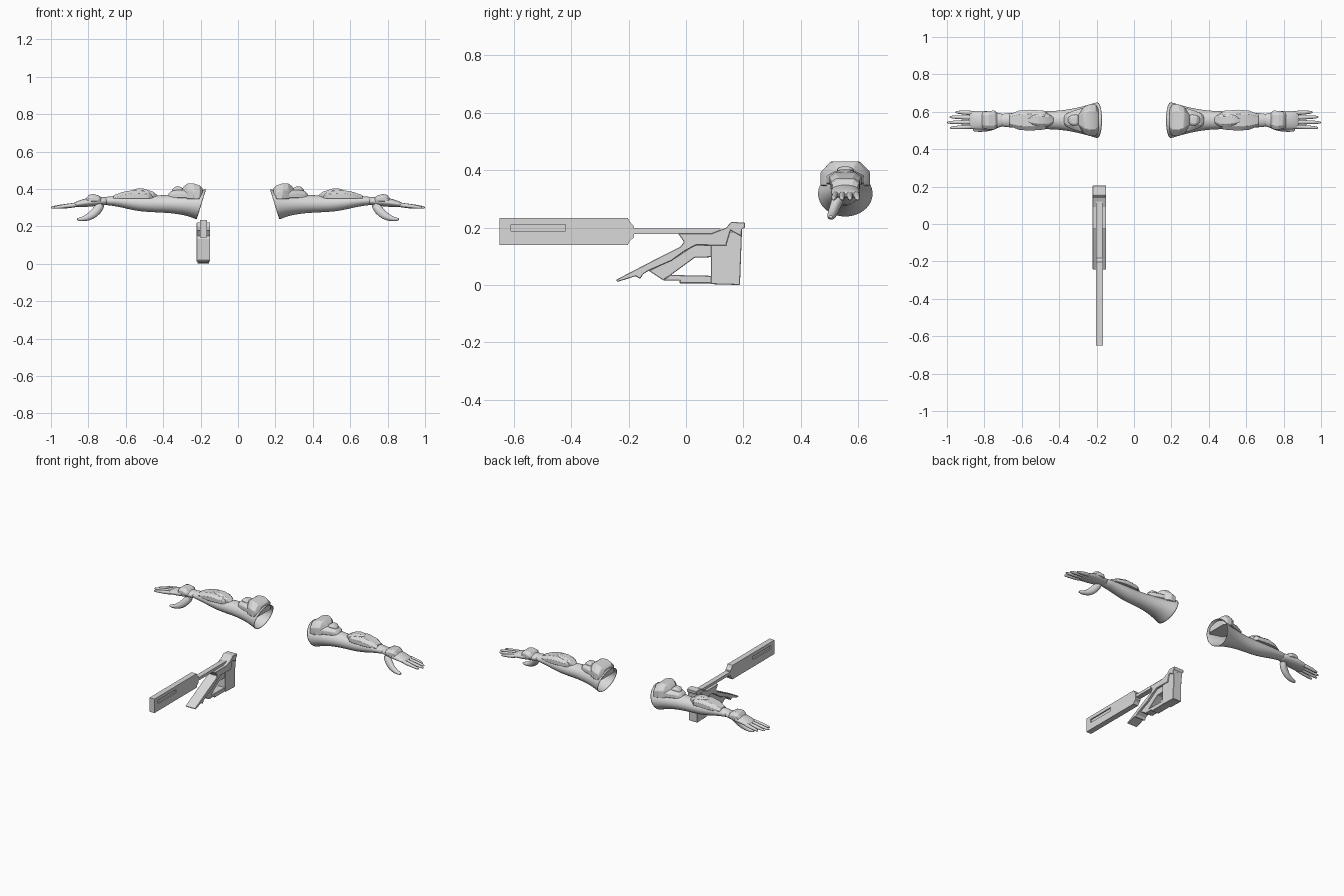
import bpy, bmesh, math
from mathutils import Vector

cube = bpy.data.objects.get("Cube")
if cube:
    bpy.data.objects.remove(cube)

grey = bpy.data.materials.new("light_grey")
grey.use_nodes = True
COLOUR = (0.7, 0.7, 0.7, 1)
grey.diffuse_color = COLOUR
grey.node_tree.nodes["Principled BSDF"].inputs["Base Color"].default_value = COLOUR

ARM_Y = 0.555     # centre line of both arms
GUN_X = -0.185    # centre plane of the rifle


def finish(name, bm, smooth=None):
    bmesh.ops.recalc_face_normals(bm, faces=bm.faces)
    mesh = bpy.data.meshes.new(name)
    bm.to_mesh(mesh)
    bm.free()
    mesh.materials.append(grey)
    ob = bpy.data.objects.new(name, mesh)
    bpy.context.collection.objects.link(ob)
    if smooth:
        bpy.ops.object.select_all(action='DESELECT')
        ob.select_set(True)
        bpy.context.view_layer.objects.active = ob
        bpy.ops.object.shade_smooth_by_angle(angle=math.radians(smooth))
    return ob


def bevel(ob, width):
    m = ob.modifiers.new("bevel", 'BEVEL')
    m.width, m.segments, m.limit_method = width, 1, 'ANGLE'


def bridge(bm, rings, cap_start, cap_end):
    loops = [[bm.verts.new(p) for p in ring] for ring in rings]
    n = len(loops[0])
    for a, b in zip(loops, loops[1:]):
        for i in range(n):
            j = (i + 1) % n
            bm.faces.new((a[i], a[j], b[j], b[i]))
    if cap_start:
        bm.faces.new(loops[0])
    if cap_end:
        bm.faces.new(loops[-1])


def limb(name, sections, sides=20, open_start=False):
    """Mirrored smooth tube; section = x, y, z, half width, half height, tilt."""
    rings = []
    for x, y, z, ry, rz, tilt in sections:
        up = Vector((-math.sin(math.radians(tilt)), 0, math.cos(math.radians(tilt))))
        ring = []
        for i in range(sides):
            a = math.tau * i / sides
            ring.append(Vector((x, y + ry * math.cos(a), z)) + up * rz * math.sin(a))
        rings.append(ring)
    bm = bmesh.new()
    bridge(bm, rings, not open_start, True)
    ob = finish(name, bm, 60)
    if open_start:
        shell = ob.modifiers.new("shell", 'SOLIDIFY')
        shell.thickness, shell.offset = 0.004, -1
    ob.modifiers.new("mirror", 'MIRROR')
    sub = ob.modifiers.new("smooth", 'SUBSURF')
    sub.levels = sub.render_levels = 1
    return ob


def armour(name, rows, drop, base):
    """Mirrored faceted plate; row = x, half width, top height."""
    rings = []
    for x, w, z in rows:
        half = [(w, base), (w, z - drop), (w * 0.6, z)]
        ring = [(x, ARM_Y + s, h) for s, h in half]
        ring += [(x, ARM_Y - s, h) for s, h in reversed(half)]
        rings.append(ring)
    bm = bmesh.new()
    bridge(bm, rings, True, True)
    ob = finish(name, bm, 25)
    bevel(ob, 0.003)
    ob.modifiers.new("mirror", 'MIRROR')
    return ob


def prism(name, outline, half, edge=0.002, x=GUN_X):
    """Side outline (y, z) extruded across x."""
    bm = bmesh.new()
    face = bm.faces.new([bm.verts.new((x - half, y, z)) for y, z in outline])
    out = bmesh.ops.extrude_face_region(bm, geom=[face])
    moved = [v for v in out["geom"] if isinstance(v, bmesh.types.BMVert)]
    bmesh.ops.translate(bm, verts=moved, vec=(2 * half, 0, 0))
    ob = finish(name, bm)
    if edge:
        bevel(ob, edge)
    return ob


# Flared sleeve narrowing to the wrist
limb("forearms", [(x, ARM_Y, z, ry, rz, t) for x, z, ry, rz, t in [
    (.195, .318, .098, .086, 17), (.225, .318, .088, .075, 14),
    (.28, .318, .072, .058, 8), (.36, .320, .055, .049, 2),
    (.44, .320, .048, .045, 0), (.52, .321, .048, .043, 0),
    (.60, .330, .044, .035, 0), (.66, .336, .038, .026, 0),
    (.73, .336, .036, .022, 0)]], 28, True)

# Palm, fingers and thumb
limb("palms", [(x, ARM_Y, z, ry, rz, 0) for x, z, ry, rz in [
    (.69, .336, .034, .020), (.72, .335, .038, .023), (.77, .332, .049, .025),
    (.82, .326, .051, .023), (.865, .317, .049, .016), (.885, .314, .045, .008)]])
for finger, y, tip, spread in [("little", .593, .955, .005), ("ring", .569, .987, .003),
                               ("middle", .545, 1.0, -.002), ("index", .521, .985, -.007)]:
    length = tip - .85
    limb(finger + "_fingers", [
        (.85 + length * f, y + spread * f, .317 - .017 * f, r, r, -8)
        for f, r in [(0, .012), (.3, .0125), (.6, .011), (.85, .009), (.97, .006), (1, .003)]], 10)
limb("thumbs", [
    (.725, .540, .327, .026, .022, -55), (.752, .524, .285, .021, .026, -52),
    (.785, .512, .255, .018, .023, -35), (.82, .507, .241, .015, .015, -10),
    (.848, .505, .237, .012, .010, 5), (.862, .504, .238, .006, .005, 8)], 14)

# Armour plates along the top of each arm
armour("upper_cuff_plates", [(.19, .062, .405), (.205, .084, .418), (.238, .086, .430),
                             (.268, .070, .430), (.288, .048, .415), (.298, .042, .400)], .035, .345)
armour("lower_cuff_plates", [(.21, .080, .385), (.28, .064, .396), (.33, .048, .394),
                             (.358, .036, .388), (.373, .024, .374)], .016, .352)
armour("cuff_studs", [(.295, .022, .402), (.308, .030, .412), (.335, .027, .412),
                      (.352, .014, .398)], .008, .375)
armour("forearm_plates", [(.455, .030, .374), (.478, .050, .388), (.56, .056, .394),
                          (.615, .051, .384), (.665, .032, .366)], .016, .348)
armour("forearm_ridges", [(.43, .016, .367), (.455, .032, .385), (.505, .034, .402),
                          (.54, .026, .402), (.57, .012, .392)], .010, .355)
armour("hand_plates", [(.73, .036, .354), (.745, .051, .366), (.775, .050, .373),
                       (.797, .046, .368), (.815, .040, .346)], .014, .332)

# Rifle barrel housing with a recessed slot on each side
barrel = prism("barrel_housing", [
    (-.65, .14), (-.65, .234), (-.203, .234), (-.195, .22), (-.182, .205),
    (-.182, .165), (-.195, .155), (-.203, .14)], .0185, 0)
for side in (-1, 1):
    slot = prism("slot_cutter", [(-.61, .188), (-.61, .211), (-.42, .211), (-.42, .188)],
                 .008, 0, GUN_X + side * .0185)
    slot.hide_render = True
    slot.hide_set(True)
    cut = barrel.modifiers.new("slot", 'BOOLEAN')
    cut.operation, cut.object, cut.solver = 'DIFFERENCE', slot, 'EXACT'
prism("barrel_rod", [(-.19, .178), (-.19, .197), (.12, .197), (.12, .178)], .017, 0)

# Rifle stock, head and sloping frame
prism("stock_body", [(.087, .003), (.087, .18), (.195, .19), (.188, 0)], .031)
prism("stock_head", [(.087, .14), (.09, .18), (.14, .20), (.157, .22), (.206, .217),
                     (.206, .20), (.195, .195), (.193, .17), (.155, .19), (.14, .14)], .036)
prism("sloping_frame", [
    (-.244, .018), (-.09, .098), (-.02, .133), (-.007, .15), (-.028, .18), (.10, .18),
    (.14, .20), (.142, .137), (.035, .139), (-.005, .118), (-.05, .085), (-.13, .05),
    (-.15, .037), (-.16, .021), (-.175, .031), (-.238, .011)], .036)
prism("inner_strut", [(-.13, .05), (-.08, .017), (-.055, .033), (.03, .095), (.09, .097),
                      (.09, .14), (.03, .14), (-.03, .10)], .024)
prism("lower_bar", [(-.08, .016), (-.055, .035), (.09, .032), (.09, .006),
                    (-.022, .006), (-.022, .016)], .027)
